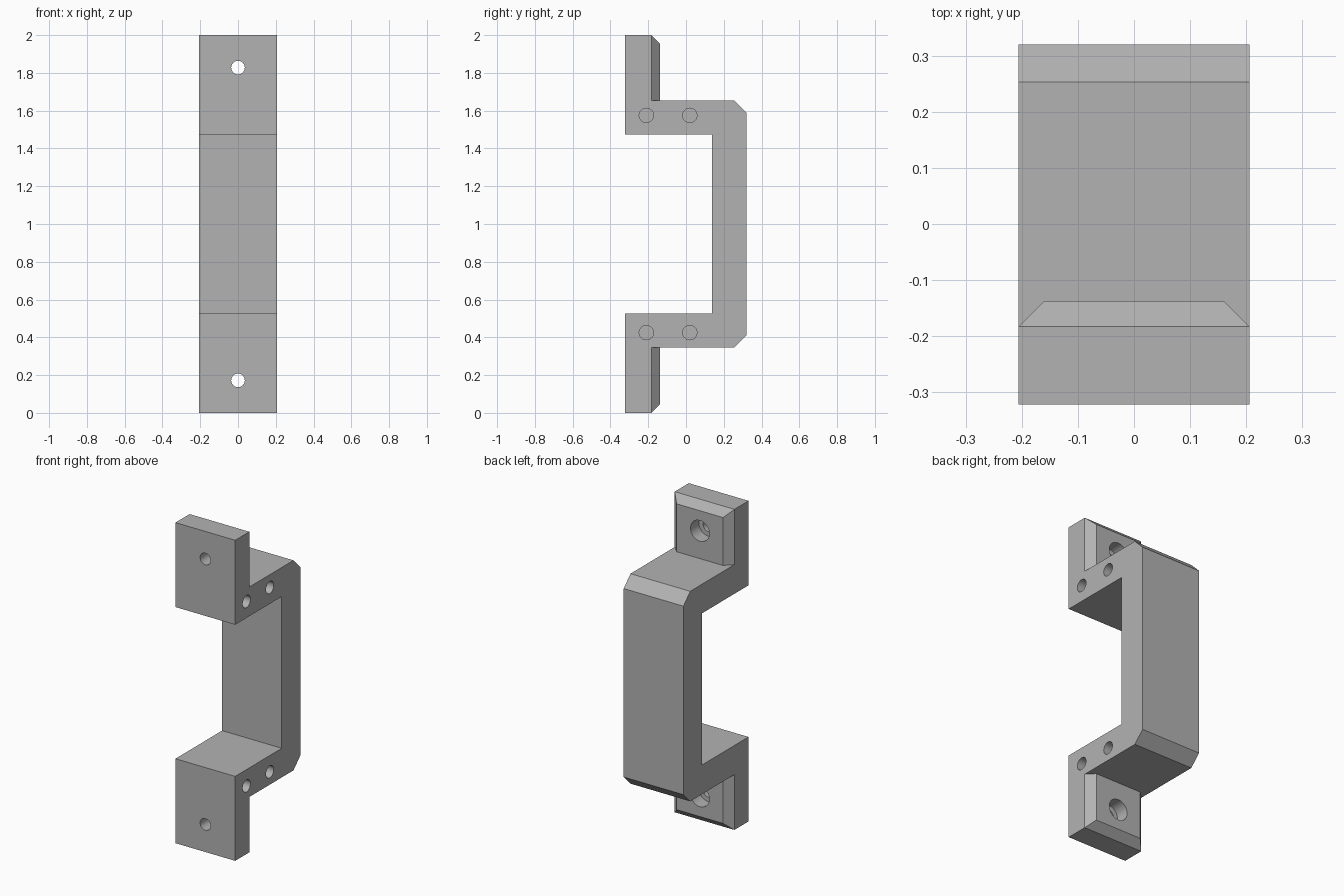
import bpy, bmesh, math
from mathutils import Matrix

cube = bpy.data.objects.get("Cube")
if cube:
    bpy.data.objects.remove(cube, do_unlink=True)

HALF_W, FRONT, BACK, MID = 0.206, -0.322, 0.32, 1.0
PAD_BACK = -0.137          # rear face of the mounting tabs
INNER, OUTER = 0.473, 0.655  # arm faces, measured from mid height

grey = bpy.data.materials.new("plain_grey")
grey.use_nodes = True
grey.diffuse_color = (0.45, 0.45, 0.45, 1)
grey.node_tree.nodes["Principled BSDF"].inputs["Base Color"].default_value = (0.45, 0.45, 0.45, 1)


def finish(name, bm):
    bmesh.ops.recalc_face_normals(bm, faces=bm.faces)
    mesh = bpy.data.meshes.new(name)
    bm.to_mesh(mesh)
    bm.free()
    mesh.materials.append(grey)
    obj = bpy.data.objects.new(name, mesh)
    bpy.context.collection.objects.link(obj)
    return obj


def cylinder(name, radius, start, end, axis):
    """Cylinder along x or y between two points."""
    bm = bmesh.new()
    bmesh.ops.create_cone(bm, cap_ends=True, segments=32, radius1=radius, radius2=radius,
                          depth=(end - start).length if hasattr(end - start, "length") else abs(end - start))
    turn = Matrix.Rotation(math.pi / 2, 4, "Y" if axis == "x" else "X")
    bmesh.ops.transform(bm, matrix=turn, verts=bm.verts)
    return finish(name, bm)


def combine(target, other, operation):
    """Apply a boolean and discard the helper."""
    other.hide_render = True
    mod = target.modifiers.new(operation, "BOOLEAN")
    mod.operation, mod.solver, mod.object = operation, "EXACT", other
    bpy.context.view_layer.objects.active = target
    bpy.ops.object.modifier_apply(modifier=mod.name)
    bpy.data.objects.remove(other, do_unlink=True)


# Grip: C-shaped profile with chamfered outer corners
half = [(FRONT, INNER), (FRONT, OUTER), (0.253, OUTER), (BACK, 0.588)]
wall = 0.137
profile = half + [(y, -z) for y, z in reversed(half)] + [(wall, -INNER), (wall, INNER)]
bm = bmesh.new()
face = bm.faces.new([bm.verts.new((-HALF_W, y, MID + z)) for y, z in profile])
swept = bmesh.ops.extrude_face_region(bm, geom=[face])["geom"]
bmesh.ops.translate(bm, vec=(2 * HALF_W, 0, 0),
                    verts=[v for v in swept if isinstance(v, bmesh.types.BMVert)])
handle = finish("handle_bracket", bm)

for side in (1, -1):
    # Mounting tab: block with its rear outer edges chamfered
    bm = bmesh.new()
    bmesh.ops.create_cube(bm, size=1)
    size = (2 * HALF_W, PAD_BACK - FRONT, 1 - INNER)
    bmesh.ops.scale(bm, vec=size, verts=bm.verts)
    bmesh.ops.translate(bm, verts=bm.verts,
                        vec=(0, (PAD_BACK + FRONT) / 2, MID + side * (1 + INNER) / 2))
    rear = [e for e in bm.edges
            if all(v.co.y > PAD_BACK - 0.01 for v in e.verts)
            and any((v.co.z - MID) * side > 0.9 for v in e.verts)]
    bmesh.ops.bevel(bm, geom=rear, offset=0.046, segments=1, affect="EDGES")
    combine(handle, finish("mounting_tab", bm), "UNION")

    # Screw hole and counterbore, entering from the rear
    z = MID + side * 0.828
    for radius, y0, y1 in ((0.036, -0.4, 0.0), (0.065, -0.22, 0.0)):
        drill = cylinder("screw_drill", radius, y0, y1, "y")
        drill.location = (0, (y0 + y1) / 2, z)
        combine(handle, drill, "DIFFERENCE")

    # Two blind holes in the left side of each arm
    for y in (-0.21, 0.02):
        drill = cylinder("side_drill", 0.038, 0.0, 0.4, "x")
        drill.location = (0.2, y, MID + side * 0.575)
        combine(handle, drill, "DIFFERENCE")

# Merge leftover flat seams and smooth only the hole walls
bm = bmesh.new()
bm.from_mesh(handle.data)
bmesh.ops.remove_doubles(bm, verts=bm.verts, dist=0.0005)
bmesh.ops.dissolve_limit(bm, angle_limit=math.radians(1), verts=bm.verts, edges=bm.edges)
bm.to_mesh(handle.data)
bm.free()
bpy.ops.object.select_all(action="DESELECT")
handle.select_set(True)
bpy.context.view_layer.objects.active = handle
bpy.ops.object.shade_smooth_by_angle(angle=math.radians(30))
